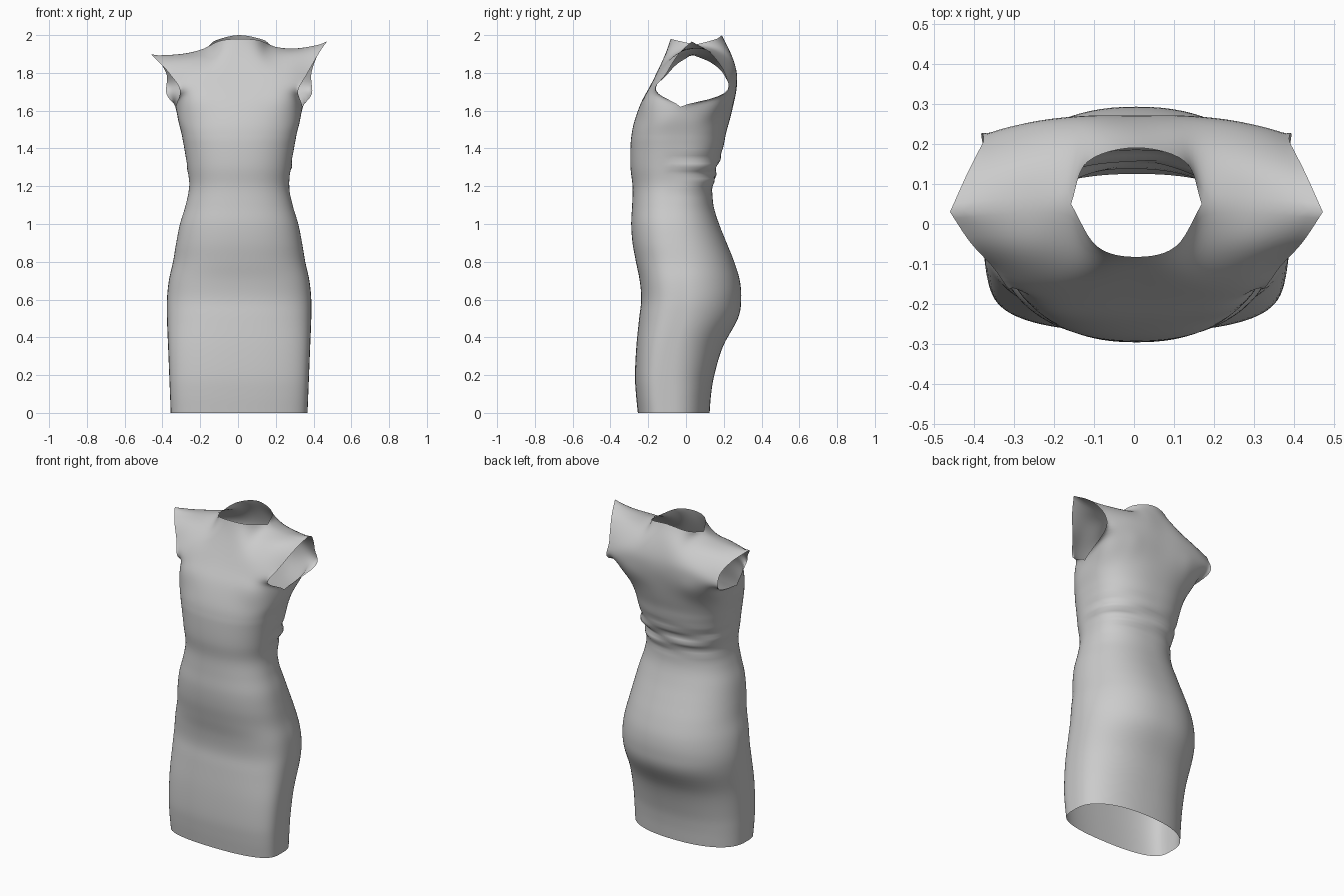
import bpy, bmesh, math
from mathutils import Vector

if "Cube" in bpy.data.objects:
    bpy.data.objects.remove(bpy.data.objects["Cube"])

COLS, SUB = 24, 5      # columns per quarter, subdivisions between profile rows

# Skirt and waist profile: z, half width, front y, back y, front and back roundness
TUBE = [(0.0, .362, -.255, .125, .5, .85), (.1, .366, -.265, .133, .48, .85),
        (.2, .37, -.27, .15, .48, .9), (.35, .376, -.263, .195, .5, 1.0),
        (.5, .382, -.248, .275, .55, 1.1), (.6, .382, -.237, .292, .6, 1.1),
        (.7, .372, -.245, .285, .65, 1.1), (.8, .35, -.265, .255, .75, 1.0),
        (.9, .333, -.283, .215, .8, .95), (1.0, .313, -.29, .175, .85, .9),
        (1.1, .283, -.285, .145, .88, .85), (1.2, .264, -.283, .14, .88, .75),
        (1.3, .274, -.294, .162, .85, .7), (1.4, .29, -.294, .195, .8, .7),
        (1.48, .306, -.288, .212, .75, .68), (1.55, .324, -.272, .232, .72, .65)]

# Bodice control rows, centre to armhole edge (right half)
FRONT = [
    [(0, -.235, 1.65), (.12, -.232, 1.65), (.23, -.215, 1.65), (.3, -.155, 1.645), (.335, -.03, 1.62)],
    [(0, -.19, 1.73), (.10, -.19, 1.73), (.20, -.188, 1.725), (.265, -.18, 1.715), (.312, -.162, 1.705)],
    [(0, -.145, 1.82), (.10, -.145, 1.82), (.19, -.14, 1.815), (.28, -.125, 1.81), (.36, -.105, 1.79)],
    [(0, -.105, 1.91), (.09, -.10, 1.905), (.17, -.065, 1.89), (.29, -.05, 1.89), (.415, -.045, 1.87)],
    [(0, -.082, 1.98), (.098, -.056, 1.972), (.163, .05, 1.945), (.29, .045, 1.918), (.465, .03, 1.932)]]
BACK = [
    [(0, .255, 1.65), (.12, .255, 1.65), (.23, .242, 1.65), (.335, .165, 1.638), (.335, -.03, 1.62)],
    [(0, .27, 1.74), (.12, .27, 1.74), (.23, .26, 1.73), (.325, .238, 1.71), (.385, .208, 1.69)],
    [(0, .265, 1.82), (.11, .265, 1.82), (.22, .25, 1.815), (.31, .23, 1.80), (.382, .205, 1.79)],
    [(0, .235, 1.91), (.10, .225, 1.91), (.18, .18, 1.905), (.30, .15, 1.895), (.42, .13, 1.88)],
    [(0, .19, 2.0), (.122, .155, 1.975), (.163, .05, 1.945), (.29, .045, 1.918), (.465, .03, 1.932)]]


def catmull(pts, n, before=None):
    """Smooth curve through pts with n steps per span."""
    p = [before or 2 * pts[0] - pts[1]] + pts + [2 * pts[-1] - pts[-2]]
    out = []
    for i in range(1, len(p) - 2):
        a, b, c, d = p[i - 1:i + 3]
        for k in range(n):
            t = k / n
            out.append(.5 * (2 * b + (c - a) * t + (2 * a - 5 * b + 4 * c - d) * t * t
                             + (3 * b - a - 3 * c + d) * t ** 3))
    return out + [pts[-1].copy()]


def tube_row(z, w, yf, yb, pf, pb, side):
    """Quarter of a rounded cross-section, from centre to side seam."""
    mid = (yf + yb) / 2 - .04 * (yb - yf)
    depth = (yb if side > 0 else yf) - mid
    power = pf if side < 0 else pb
    row = []
    for i in range(COLS + 1):
        a = i / COLS * math.pi / 2
        s, c = math.sin(a), max(math.cos(a), 0)
        row.append(Vector((w * s ** .88, mid + depth * c ** power, z)))
    return row


def panel(rows, side):
    grid = [tube_row(*r, side) for r in TUBE]
    for r in rows:
        pts = [Vector(p) for p in r]
        ghost = pts[1].copy()
        ghost.x = -ghost.x
        if r is rows[-1]:      # neckline, then shoulder seam
            line = catmull(pts[:3], COLS // 4, ghost)[:-1] + catmull(pts[2:], COLS // 4)
        else:
            line = catmull(pts, COLS // 4, ghost)
        grid.append(line)
    columns = [catmull([row[i] for row in grid], SUB) for i in range(COLS + 1)]
    return [list(r) for r in zip(*columns)]


def drape(p):
    """Waist creases and the slightly uneven shoulders."""
    x, y, z = p
    back = min(1, max(0, (y + .12) / .2)) * (1 + 1.2 * x)
    crease = math.exp(-((z - 1.27) / .08) ** 2) * back
    k = crease * (.05 * math.sin(z * 62 + x * 9) + .03 * math.sin(z * 95 - x * 14) + .03)
    lift = min(1, max(0, (z - 1.75) / .15)) * .033 * x * abs(x) / .21
    return (x * (1 + k * .6) + .006, y * (1 + k), z + lift)


front, back = panel(FRONT, -1), panel(BACK, 1)

# Join side seams below the armholes and the shoulder seams
for r in range(len(TUBE) * SUB + 1):
    m = (front[r][COLS] + back[r][COLS]) / 2
    front[r][COLS] = back[r][COLS] = m
for i in range(COLS // 2, COLS + 1):
    back[-1][i] = front[-1][i]

# Dress shell
bm = bmesh.new()
for grid in (front, back):
    for sx in (1, -1):
        vs = [[bm.verts.new(drape((p.x * sx, p.y, p.z))) for p in row] for row in grid]
        for r in range(len(vs) - 1):
            for c in range(COLS):
                bm.faces.new((vs[r][c], vs[r][c + 1], vs[r + 1][c + 1], vs[r + 1][c]))
bmesh.ops.remove_doubles(bm, verts=bm.verts, dist=1e-4)

# Relax the seams a little, keeping the open edges in place
inner = [v for v in bm.verts if not v.is_boundary and v.co.z > 1.45]
for _ in range(6):
    bmesh.ops.smooth_vert(bm, verts=inner, factor=.5,
                          use_axis_x=True, use_axis_y=True, use_axis_z=True)
bmesh.ops.recalc_face_normals(bm, faces=bm.faces)
mesh = bpy.data.meshes.new("dress")
bm.to_mesh(mesh)
bm.free()
mesh.shade_smooth()
dress = bpy.data.objects.new("dress", mesh)
bpy.context.collection.objects.link(dress)
